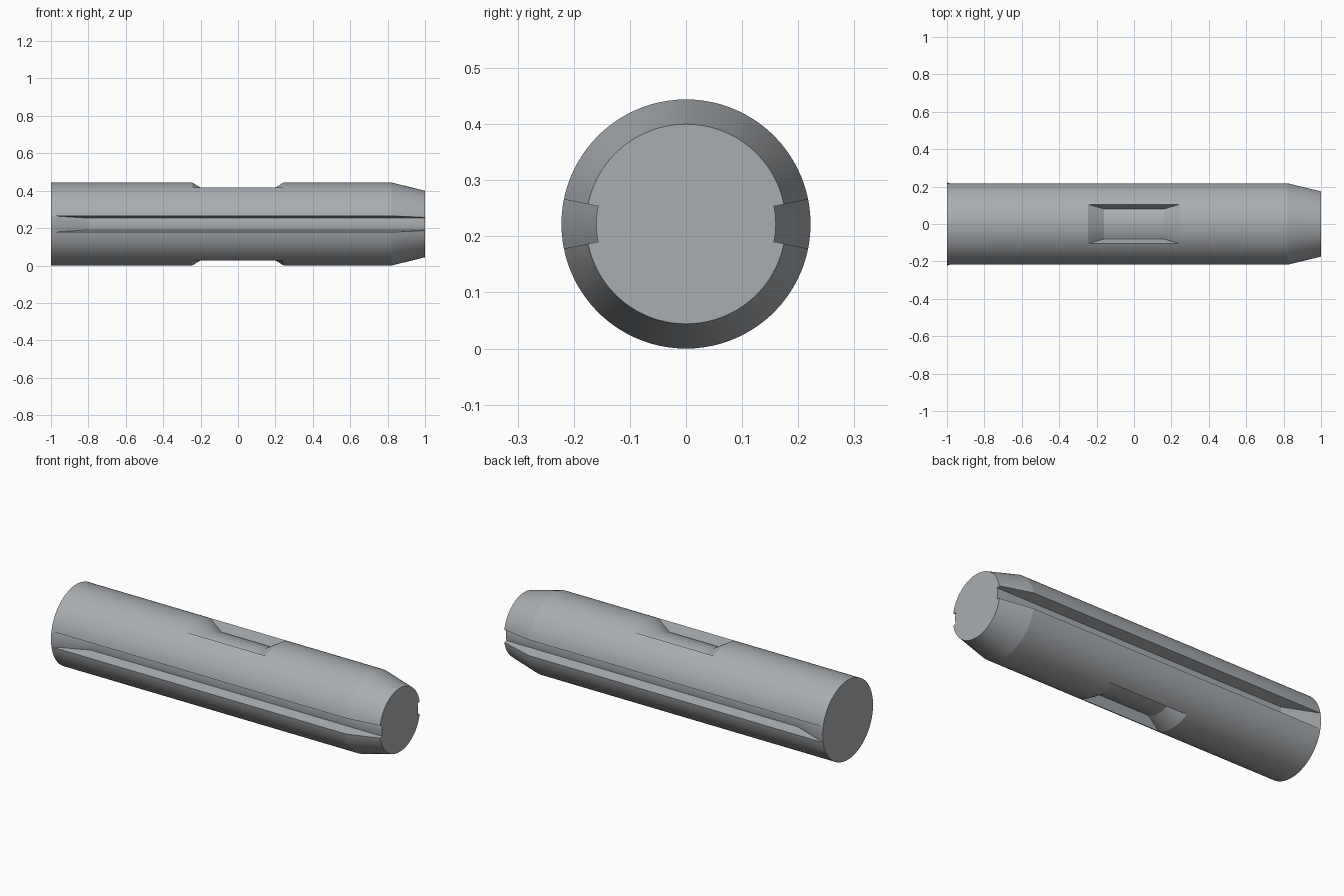
import bpy, bmesh, math

cube = bpy.data.objects.get("Cube")
if cube:
    bpy.data.objects.remove(cube, do_unlink=True)

R = 0.222            # pin radius, also the height of its axis
TIP = 0.178          # radius of the tapered tip
GROOVE_HALF = math.radians(11.4)
SLOT_HALF = math.radians(28.2)

# Lengthwise profiles (x, radius) for each kind of sector
BODY = [(-1, R), (-0.245, R), (0.245, R), (0.82, R), (1, TIP)]
GROOVE = [(-1, R), (-0.8, 0.16), (1, 0.16)]
SLOT = [(-1, R), (-0.245, R), (-0.16, 0.17), (0.16, 0.17), (0.245, R), (0.82, R), (1, TIP)]

# Outlines of the radial side walls of the cuts
GROOVE_WALL = BODY + GROOVE[:0:-1]
SLOT_WALL = BODY[1:3] + [(0.16, 0.17), (-0.16, 0.17)]

bm = bmesh.new()


def point(x, r, a):
    return bm.verts.new((x, r * math.cos(a), R + r * math.sin(a)))


def sector(profile, start, end, steps):
    """Sweep a profile around the axis; return its last-station rims."""
    angles = [start + (end - start) * i / steps for i in range(steps + 1)]
    rows = [[point(x, r, a) for x, r in profile] for a in angles]
    for p, q in zip(rows, rows[1:]):
        for i in range(len(profile) - 1):
            bm.faces.new((p[i], p[i + 1], q[i + 1], q[i]))
    return [(profile[0][1], a) for a in angles], [(profile[-1][1], a) for a in angles]


def wall(outline, a):
    bm.faces.new([point(x, r, a) for x, r in outline])


# Four quarter turns alternate side grooves with top and bottom slots
back_rim, tip_rim = [], []
for k in range(4):
    mid = k * math.pi / 2
    is_groove = k % 2 == 0
    half, other = (GROOVE_HALF, SLOT_HALF) if is_groove else (SLOT_HALF, GROOVE_HALF)
    cut = (GROOVE, 6) if is_groove else (SLOT, 14)
    pieces = [(cut[0], mid - half, mid + half, cut[1]),
              (BODY, mid + half, mid + math.pi / 2 - other, 14)]
    for piece in pieces:
        back, tip = sector(*piece)
        back_rim += back
        tip_rim += tip
    for side in (-1, 1):
        wall(GROOVE_WALL if is_groove else SLOT_WALL, mid + side * half)


# End caps follow the rims, including the groove notches at the tip
def cap(x, rim):
    loop = []
    for r, a in rim:
        key = (r, round(a % (2 * math.pi), 5))
        if key not in loop:
            loop.append(key)
    bm.faces.new([point(x, r, a) for r, a in loop])


cap(-1, back_rim)
cap(1, tip_rim)

bmesh.ops.remove_doubles(bm, verts=bm.verts, dist=0.0001)
bmesh.ops.recalc_face_normals(bm, faces=bm.faces)
mesh = bpy.data.meshes.new("grooved_pin")
bm.to_mesh(mesh)
bm.free()

pin = bpy.data.objects.new("grooved_pin", mesh)
bpy.context.collection.objects.link(pin)

# Plain steel grey
steel = bpy.data.materials.new("steel_grey")
steel.use_nodes = True
colour = (0.40, 0.42, 0.44, 1)
steel.diffuse_color = colour
steel.node_tree.nodes["Principled BSDF"].inputs["Base Color"].default_value = colour
mesh.materials.append(steel)

# Smooth round faces, crisp taper and cut edges
bpy.ops.object.select_all(action="DESELECT")
pin.select_set(True)
bpy.context.view_layer.objects.active = pin
bpy.ops.object.shade_smooth_by_angle(angle=math.radians(12))
